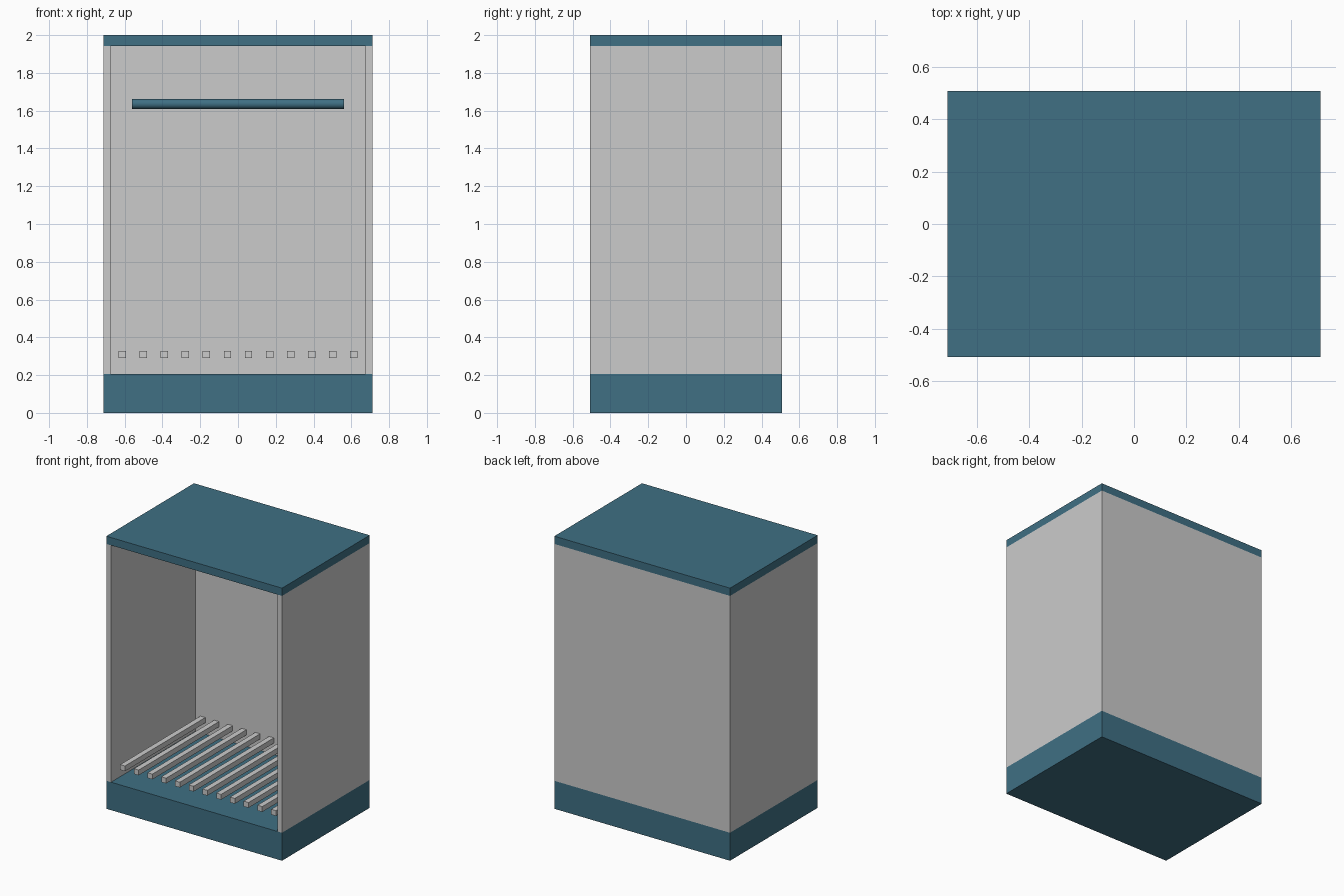
import bpy
import math

if "Cube" in bpy.data.objects:
    bpy.data.objects.remove(bpy.data.objects["Cube"])

W, D, H = 0.713, 0.508, 2.0      # half width, half depth, height
BASE, TOP, T = 0.205, 1.943, 0.038

blue = bpy.data.materials.new("blue")
blue.diffuse_color = (0.05, 0.16, 0.23, 1)
blue.use_nodes = True
blue.node_tree.nodes["Principled BSDF"].inputs["Base Color"].default_value = blue.diffuse_color


def box(name, lo, hi, mat=None):
    """Box between two opposite corners."""
    bpy.ops.mesh.primitive_cube_add(size=1, location=[(a + b) / 2 for a, b in zip(lo, hi)])
    ob = bpy.context.object
    ob.name = name
    ob.scale = [b - a for a, b in zip(lo, hi)]
    bpy.ops.object.transform_apply(location=False, rotation=False, scale=True)
    if mat:
        ob.data.materials.append(mat)
    return ob


# Plinth and top board
box("base", (-W, -D, 0), (W, D, BASE), blue)
box("top_board", (-W, -D, TOP), (W, D, H), blue)

# Side walls and back wall, open front
box("left_wall", (-W, -D, BASE), (-W + T, D, TOP))
box("right_wall", (W - T, -D, BASE), (W, D, TOP))
box("back_wall", (-W + T, D - T, BASE), (W - T, D, TOP))

# Row of floor slats
COUNT, REACH, S = 12, 0.613, 0.0195
for i in range(COUNT):
    x = -REACH + 2 * REACH * i / (COUNT - 1)
    box(f"slat_{i + 1}", (x - S, -0.463, 0.309 - S), (x + S, 0.468, 0.309 + S))

# Hanging rail
bpy.ops.mesh.primitive_cylinder_add(vertices=32, radius=0.027, depth=1.12,
                                    location=(0, 0.12, 1.636),
                                    rotation=(0, math.pi / 2, 0))
rail = bpy.context.object
rail.name = "hanging_rail"
rail.data.materials.append(blue)
bpy.ops.object.shade_smooth_by_angle(angle=math.radians(40))
